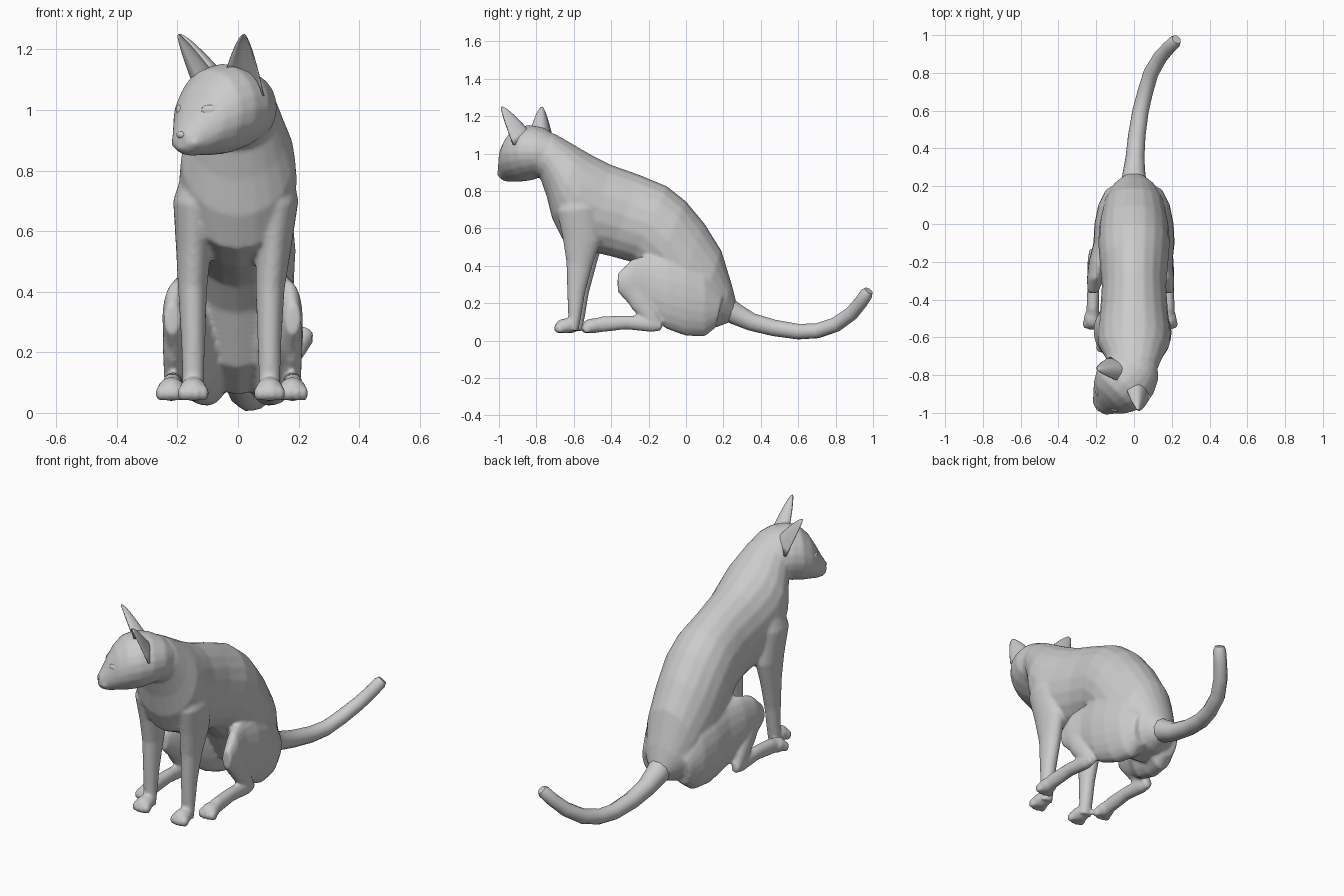
import bpy, bmesh, math
from mathutils import Vector, Matrix

if "Cube" in bpy.data.objects:
    bpy.data.objects.remove(bpy.data.objects["Cube"])


def loft(bm, rings, M=Matrix()):
    """Skin closed rings of points and cap both ends."""
    vs = [[bm.verts.new(M @ Vector(p)) for p in r] for r in rings]
    n = len(vs[0])
    for a, b in zip(vs, vs[1:]):
        for i in range(n):
            j = (i + 1) % n
            bm.faces.new((a[i], a[j], b[j], b[i]))
    bm.faces.new(vs[0])
    bm.faces.new(vs[-1])


def oval(x, p, q, w, n=20):
    """Ellipse spanning side-view points p and q (y, z), half width w, at x."""
    a, b = Vector((x, *p)), Vector((x, *q))
    c, h = (a + b) / 2, (a - b) / 2
    return [c + h * math.cos(t) + Vector((w * math.sin(t), 0, 0))
            for t in (2 * math.pi * i / n for i in range(n))]


def blob(bm, c, s, M=Matrix(), turn=0):
    """Ellipsoid."""
    bmesh.ops.create_uvsphere(bm, u_segments=16, v_segments=10, radius=1,
        matrix=M @ Matrix.Translation(c) @ Matrix.Rotation(turn, 4, 'Z')
        @ Matrix.Diagonal((*s, 1)))


def finish(bm, name):
    bmesh.ops.recalc_face_normals(bm, faces=bm.faces[:])
    me = bpy.data.meshes.new(name)
    bm.to_mesh(me)
    bm.free()
    for f in me.polygons:
        f.use_smooth = True
    ob = bpy.data.objects.new(name, me)
    bpy.context.collection.objects.link(ob)
    return ob


# Head is modelled facing -y, then turned toward -x
HEAD = Matrix.Translation((-0.045, -0.835, 0)) @ Matrix.Rotation(-math.pi / 4, 4, 'Z')

body = bmesh.new()

# Torso and neck: back point, belly point, half width
torso = [((.27, .20), (.24, .10), .05), ((.245, .30), (.16, .07), .11),
         ((.19, .48), (.03, .06), .16), ((.10, .625), (-.10, .15), .183),
         ((0, .745), (-.20, .33), .19), ((-.10, .825), (-.29, .42), .182),
         ((-.25, .887), (-.40, .45), .17), ((-.40, .94), (-.53, .48), .18),
         ((-.50, .99), (-.66, .54), .195), ((-.57, 1.03), (-.715, .65), .188),
         ((-.63, 1.065), (-.745, .77), .16), ((-.70, 1.105), (-.78, .87), .135),
         ((-.77, 1.12), (-.84, .89), .11)]
loft(body, [oval(0, *r) for r in torso])

# Head: local y, top, bottom, half width
skull = [(.18, 1.07, .95, .06), (.13, 1.115, .90, .115), (.06, 1.145, .875, .15),
         (-.01, 1.153, .855, .158), (-.07, 1.135, .85, .147), (-.12, 1.085, .85, .118),
         (-.155, 1.025, .848, .085), (-.185, .965, .853, .058), (-.207, .93, .87, .033)]
loft(body, [oval(0, (y, t), (y, b), w) for y, t, b, w in skull], HEAD)
for s in (-1, 1):
    blob(body, (s * .03, -.172, .893), (.035, .032, .026), HEAD)

fore = [((-.66, .80), (-.50, .84), .125, .05), ((-.69, .69), (-.46, .71), .135, .072),
        ((-.66, .55), (-.455, .53), .132, .058), ((-.64, .42), (-.50, .40), .128, .048),
        ((-.635, .25), (-.54, .25), .126, .04), ((-.63, .13), (-.56, .13), .126, .036),
        ((-.64, .06), (-.575, .05), .126, .036)]
thigh = [((.20, .25), (.16, .07), .09, .06), ((.10, .40), (.10, .022), .10, .09),
         ((0, .44), (0, .025), .12, .09), ((-.10, .46), (-.10, .06), .135, .08),
         ((-.20, .46), (-.20, .13), .16, .062), ((-.29, .435), (-.30, .19), .187, .045),
         ((-.365, .36), (-.365, .26), .20, .026)]
shin = [((-.35, .27), (-.24, .32), .195, .035), ((-.29, .17), (-.20, .25), .195, .035),
        ((-.225, .10), (-.15, .16), .195, .032), ((-.17, .055), (-.13, .09), .195, .026)]
foot = [((-.13, .11), (-.13, .055), .195, .022), ((-.20, .13), (-.18, .045), .195, .032),
        ((-.32, .135), (-.32, .06), .197, .032), ((-.45, .13), (-.45, .045), .20, .034),
        ((-.50, .115), (-.50, .042), .20, .034)]

for s in (-1, 1):
    lean = -.022
    back = .02 if s < 0 else 0
    # Front leg, leaning slightly to one side toward the ground
    rings = []
    for i, (p, q, x, w) in enumerate(fore):
        dx, dy = lean * min(1, i / 3), back * min(1, i / 3)
        rings.append(oval(s * x + dx, (p[0] + dy, p[1]), (q[0] + dy, q[1]), w))
    loft(body, rings)
    # Hind leg
    for part in (thigh, shin, foot):
        loft(body, [oval(s * x - .018 * (part is not thigh or i > 3), p, q, w)
                    for i, (p, q, x, w) in enumerate(part)])
    # Paws with four toes each
    for cx, cy in ((s * .126 + lean, -.645 + back), (s * .20 - .02, -.50)):
        blob(body, (cx, cy, .078), (.046, .055, .04))
        for k in range(4):
            o = k - 1.5
            blob(body, (cx + o * .024, cy - .04 + .008 * abs(o), .065), (.016, .026, .027))

cat = finish(body, "body")
remesh = cat.modifiers.new("blend", 'REMESH')
remesh.mode = 'VOXEL'
remesh.voxel_size = .009
remesh.use_smooth_shade = True
soft = cat.modifiers.new("soften", 'SMOOTH')
soft.factor = .5
soft.iterations = 5

for s, side in ((-1, "right"), (1, "left")):
    M = HEAD @ Matrix.Diagonal((s, 1, 1, 1))
    # Ear: cupped shell tapering to the tip
    bm = bmesh.new()
    a, b = Vector((.03, -.025, 1.13)), Vector((.155, .03, 1.045))
    tip, rear = Vector((.155, -.06, 1.25)), Vector((-.5, .85, .1))
    us = [-1 + i / 4 for i in range(9)]
    rings = []
    for t in (0, .2, .4, .6, .75, .87, .95, .99):
        k = (1 - t) ** .65
        m, h = ((a + b) / 2).lerp(tip, t), (b - a) / 2 * k
        outer = [m + h * u + rear * (.07 * k * (1 - u * u) + .005) for u in us]
        inner = [m + h * u * .96 + rear * (.055 * k * (1 - u * u) - .003) for u in us]
        rings.append(outer + inner[::-1])
    loft(bm, rings, M)
    finish(bm, side + "_ear")
    # Eye
    bm = bmesh.new()
    blob(bm, (.072, -.138, .998), (.031, .012, .019), M, math.radians(38))
    finish(bm, side + "_eye")

# Nose
bm = bmesh.new()
blob(bm, (0, -.203, .918), (.018, .01, .012), HEAD)
finish(bm, "nose")

# Tail
cu = bpy.data.curves.new("tail", 'CURVE')
cu.dimensions = '3D'
cu.bevel_depth = 1
cu.bevel_resolution = 3
cu.use_fill_caps = True
path = [(0, .20, .18, .07), (0, .27, .14, .06), (.005, .35, .10, .05), (.015, .47, .068, .046),
        (.035, .60, .048, .043), (.06, .70, .052, .041), (.09, .80, .085, .04),
        (.14, .885, .145, .038), (.185, .935, .205, .036), (.215, .965, .25, .035),
        (.225, .977, .267, .025)]
sp = cu.splines.new('POLY')
sp.points.add(len(path) - 1)
for pt, (x, y, z, r) in zip(sp.points, path):
    pt.co = (x, y, z, 1)
    pt.radius = r
bpy.context.collection.objects.link(bpy.data.objects.new("tail", cu))
